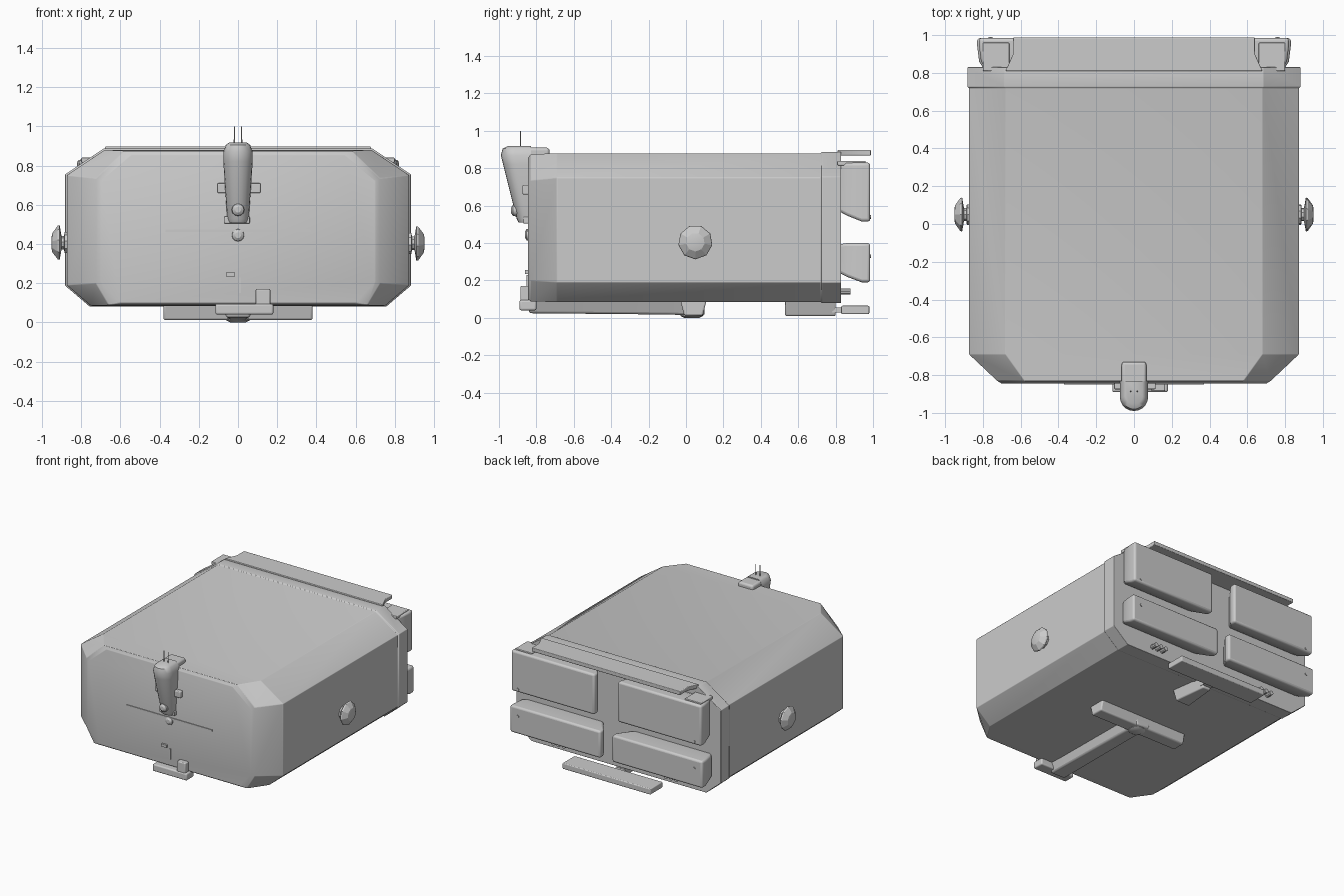
import bpy, bmesh, math
from mathutils import Vector

if "Cube" in bpy.data.objects:
    bpy.data.objects.remove(bpy.data.objects["Cube"])


def finish(name, bm, bevel=0, angle=30):
    bmesh.ops.recalc_face_normals(bm, faces=bm.faces)
    me = bpy.data.meshes.new(name)
    bm.to_mesh(me)
    bm.free()
    ob = bpy.data.objects.new(name, me)
    bpy.context.collection.objects.link(ob)
    if bevel:
        m = ob.modifiers.new("bevel", "BEVEL")
        m.width, m.segments, m.limit_method = bevel, 3, "ANGLE"
    bpy.ops.object.select_all(action="DESELECT")
    ob.select_set(True)
    bpy.context.view_layer.objects.active = ob
    bpy.ops.object.shade_smooth_by_angle(angle=math.radians(angle))
    return ob


def loft(name, rings, bevel=0, angle=30):
    """Skin a list of equal-length closed rings and cap both ends."""
    bm = bmesh.new()
    vs = [[bm.verts.new(p) for p in r] for r in rings]
    n = len(rings[0])
    for a, b in zip(vs, vs[1:]):
        for i in range(n):
            bm.faces.new((a[i], a[(i + 1) % n], b[(i + 1) % n], b[i]))
    bm.faces.new(vs[0])
    bm.faces.new(vs[-1])
    return finish(name, bm, bevel, angle)


def box(name, x, y, z, bevel=0):
    """Box from min/max pairs."""
    r = lambda zz: [(x[0], y[0], zz), (x[1], y[0], zz), (x[1], y[1], zz), (x[0], y[1], zz)]
    return loft(name, [r(z[0]), r(z[1])], bevel)


def lathe(name, origin, axis, profile, n=12, angle=30):
    """Revolve (distance, radius) pairs along an axis."""
    q = Vector((0, 0, 1)).rotation_difference(Vector(axis))
    o = Vector(origin)
    rings = [[o + q @ Vector((r * math.cos(2 * math.pi * i / n), r * math.sin(2 * math.pi * i / n), d))
              for i in range(n)] for d, r in profile]
    return loft(name, rings, 0, angle)


def octagon(y, xb, xs, xt, z0, z1, z2, z3):
    half = [(xb, z0), (xs, z1), (xs, z2), (xt, z3)]
    return [(x, y, z) for x, z in half] + [(-x, y, z) for x, z in reversed(half)]


# Main shell: chamfered box with faceted nose
loft("body_shell", [
    octagon(-0.845, 0.60, 0.70, 0.54, 0.10, 0.21, 0.72, 0.855),
    octagon(-0.83, 0.66, 0.725, 0.58, 0.088, 0.20, 0.735, 0.875),
    octagon(-0.69, 0.75, 0.873, 0.68, 0.085, 0.19, 0.75, 0.88),
    octagon(0.72, 0.75, 0.873, 0.68, 0.085, 0.19, 0.75, 0.88),
    octagon(0.725, 0.755, 0.882, 0.685, 0.08, 0.188, 0.755, 0.887),
    octagon(0.83, 0.755, 0.882, 0.685, 0.08, 0.188, 0.755, 0.887)], bevel=0.012, angle=35)

# Front canister with rounded nose
def horseshoe(z, hw, front, back=-0.83):
    arc = [(hw * math.cos(a), front + hw - hw * math.sin(a), z)
           for a in [math.pi * i / 10 for i in range(11)]]
    return [(hw, back, z)] + arc + [(-hw, back, z)]

loft("front_canister", [horseshoe(z, w, f) for z, w, f in (
    (0.51, 0.05, -0.895), (0.53, 0.055, -0.905), (0.82, 0.075, -0.978), (0.87, 0.075, -0.99),
    (0.905, 0.062, -0.98), (0.918, 0.045, -0.955))], angle=40)
box("canister_top_bracket", (-0.065, 0.065), (-0.92, -0.73), (0.86, 0.91), 0.015)
lathe("canister_lower_lens", (0, -0.89, 0.575), (0, -1, 0), [(0, 0.035), (0.035, 0.03), (0.045, 0.015)])
for s in (-1, 1):
    lathe("antenna", (s * 0.018, -0.885, 0.90), (0, 0, 1), [(0, 0.004), (0.1, 0.003)], 6)
box("canister_side_bracket", (-0.105, 0.115), (-0.875, -0.84), (0.66, 0.71), 0.006)
box("canister_base_plate", (-0.07, 0.06), (-0.87, -0.84), (0.505, 0.54), 0.005)

# Small front fittings
lathe("front_button", (0, -0.84, 0.445), (0, -1, 0), [(0, 0.033), (0.012, 0.03), (0.022, 0.015)])
box("front_slot_rail", (-0.37, 0.37), (-0.85, -0.84), (0.462, 0.474))
box("front_latch", (-0.06, -0.015), (-0.86, -0.84), (0.235, 0.255))
box("front_cable_strip", (0.005, 0.015), (-0.852, -0.84), (0.15, 0.23))
box("front_tow_plate", (-0.115, 0.18), (-0.89, -0.80), (0.04, 0.095), 0.01)
box("front_tow_block", (0.09, 0.165), (-0.885, -0.83), (0.09, 0.17), 0.006)

# Side knobs
for s in (-1, 1):
    lathe("side_knob", (s * 0.865, 0.05, 0.405), (s, 0, 0),
          [(0, 0.055), (0.02, 0.055), (0.022, 0.035), (0.035, 0.035),
           (0.045, 0.092), (0.055, 0.088), (0.082, 0.05), (0.086, 0.03)], 9, 20)

# Rear pods flaring outwards from the back wall
def pod(name, s, inner, outer, back, front):
    def ring(y, x0, x1, z0, z1):
        return [(s * x0, y, z0), (s * x1, y, z0), (s * x1, y, z1), (s * x0, y, z1)]
    loft(name, [ring(0.80, inner + 0.10, outer - 0.05, *back),
                ring(0.86, inner + 0.06, outer - 0.01, (back[0] + front[0]) / 2, front[1]),
                ring(0.94, inner, outer, *front), ring(0.985, inner, outer, *front)], 0.015)

for s in (-1, 1):
    pod("upper_rear_pod", s, 0.10, 0.82, (0.58, 0.81), (0.515, 0.83))
    pod("lower_rear_pod", s, 0.05, 0.83, (0.25, 0.39), (0.19, 0.40))
    x = sorted((s * 0.66, s * 0.80))
    box("pod_hinge_plate", x, (0.81, 0.96), (0.815, 0.84), 0.005)
    for zz in (0.57, 0.36):
        lathe("pod_bolt", (s * 0.76, 0.98, zz - 0.03), (0, 1, 0), [(0, 0.01), (0.01, 0.01)], 8)
    for i in range(3):
        lathe("rear_nozzle", (s * (0.44 + 0.045 * i), 0.82, 0.14), (0, 1, 0),
              [(0, 0.017), (0.06, 0.017)], 10)

# Rear top lip
loft("rear_top_lip", [[(-0.68, 0.81, z), (0.68, 0.81, z), (0.64, 0.90, z), (0.64, 0.988, z),
                       (-0.64, 0.988, z), (-0.64, 0.90, z)] for z in (0.868, 0.898)], 0.005)

# Underside: T-shaped duct, hub, rear strut and step bar
def duct(y, hw, low):
    return [(-hw, y, 0.095), (hw, y, 0.095), (hw * 0.65, y, low), (-hw * 0.65, y, low)]

loft("underside_stem", [duct(-0.84, 0.09, 0.025), duct(-0.1, 0.08, 0.018), duct(0.1, 0.08, 0.012)], 0.012)
loft("underside_cross_arms", [[(x, -0.03, 0.095), (x, 0.11, 0.095), (x, 0.09, 0.012), (x, -0.01, 0.012)]
                              for x in (-0.38, 0.38)], 0.01)
lathe("underside_hub", (0, 0.03, 0.0), (0, 0, 1), [(0, 0.04), (0.01, 0.06), (0.04, 0.06)], 16)
loft("rear_strut", [duct(0.53, 0.09, 0.01), duct(0.80, 0.05, 0.01)], 0.008)
box("step_bar_link", (-0.04, 0.04), (0.78, 0.90), (0.03, 0.055))
box("rear_step_bar", (-0.38, 0.38), (0.83, 0.98), (0.02, 0.065), 0.006)
